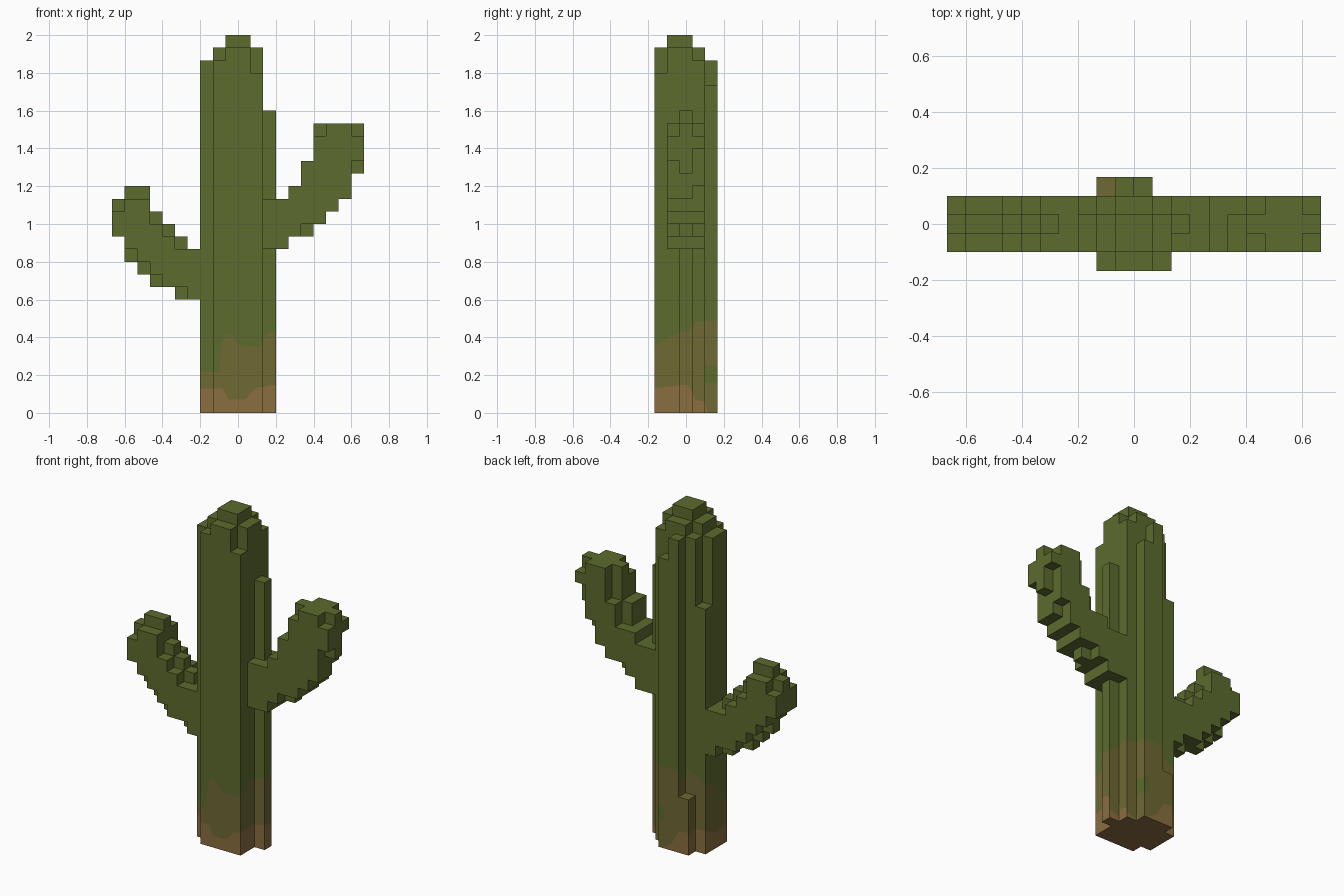
import bpy, bmesh

cube = bpy.data.objects.get("Cube")
if cube:
    bpy.data.objects.remove(cube, do_unlink=True)

U = 1 / 15  # block size


# Materials
def material(name, rgb):
    lin = [((c / 255 + 0.055) / 1.055) ** 2.4 for c in rgb] + [1]
    m = bpy.data.materials.new(name)
    m.use_nodes = True
    m.diffuse_color = lin
    bsdf = m.node_tree.nodes["Principled BSDF"]
    bsdf.inputs["Base Color"].default_value = lin
    bsdf.inputs["Roughness"].default_value = 0.9
    return m


GREEN, OLIVE, BROWN = 0, 1, 2
mats = [material("cactus green", (92, 107, 45)),
        material("olive brown", (112, 104, 52)),
        material("earth brown", (138, 110, 64))]

# Each part maps a block cell (i, j) to its bottom and top level, in blocks
trunk = {}
trunk_rows = {  # y row: (first x cell, top levels)
    -2: (-2, [28, 29, 29, 27]),
    -1: (-3, [28, 29, 30, 30, 29]),
    0: (-3, [28, 29, 30, 30, 29, 24]),
    1: (-3, [22, 28, 29, 29, 28]),
    2: (-2, [5, 28, 26]),
}
for j, (start, tops) in trunk_rows.items():
    for k, top in enumerate(tops):
        trunk[(start + k, j)] = (0, top)


def arm(columns):
    """Columns list x cell: front, middle and back (bottom, top) levels."""
    return {(i, j): span for i, spans in columns.items()
            for j, span in zip((-1, 0, 1), spans) if span}


left_arm = arm({
    2: ((13, 17), None, (13, 17)),
    3: ((13, 17), (13, 17), (13, 17)),
    4: ((14, 18), (14, 18), (14, 18)),
    5: ((15, 20), (14, 20), (15, 18)),
    6: ((15, 22), (15, 23), (15, 20)),
    7: ((16, 23), (16, 23), (16, 23)),
    8: ((17, 23), (17, 23), (18, 23)),
    9: ((20, 22), (19, 23), (21, 22)),
})
right_arm = arm({
    -4: ((9, 13), (9, 13), (9, 13)),
    -5: ((10, 13), (9, 14), (10, 13)),
    -6: ((10, 14), (10, 15), (10, 14)),
    -7: ((11, 15), (10, 16), (11, 15)),
    -8: ((12, 17), (11, 18), (12, 17)),
    -9: ((13, 17), (12, 18), (13, 17)),
    -10: ((14, 16), (14, 17), (14, 16)),
})
cells = {**trunk, **left_arm, **right_arm}

# Heights of the earth and olive bands along each side: (position, height)
EARTH = {
    (0, -1): [(-.2, .13), (-.08, .13), (-.05, .07), (.04, .07), (.09, .13), (.2, .15)],
    (1, 0): [(-.167, .13), (0, .15), (.03, .13), (.04, .07), (.1, .06), (.11, 0)],
    (0, 1): [(-.2, .14), (-.07, .13), (-.02, .04), (.05, 0), (.2, .05)],
    (-1, 0): [(-.167, .13), (0, .09), (.1, .14), (.167, .12)],
}
OLIVES = {
    (0, -1): [(-.2, .22), (-.1, .22), (-.08, .40), (-.04, .42), (.01, .35), (.12, .35), (.15, .42), (.2, .43)],
    (1, 0): [(-.167, .35), (-.05, .42), (.02, .43), (.04, .48), (.167, .49)],
    (0, 1): [(-.2, .42), (-.1, .48), (.1, .49), (.2, .43)],
    (-1, 0): [(-.167, .22), (-.06, .27), (0, .38), (.167, .44)],
}


def height(points, t):
    """Linear interpolation along a band outline."""
    if t <= points[0][0]:
        return points[0][1]
    for (t0, h0), (t1, h1) in zip(points, points[1:]):
        if t <= t1:
            return h0 + (h1 - h0) * (t - t0) / (t1 - t0)
    return points[-1][1]


def add_face(bm, pts, mat):
    unique = []
    for p in pts:
        p = tuple(round(c, 5) for c in p)
        if p not in unique:
            unique.append(p)
    if len(unique) > 2:
        f = bm.faces.new([bm.verts.new(p) for p in unique])
        f.material_index = mat


def add_wall(bm, i, j, d, z0, z1):
    """One side of a column, cut into colour bands near the ground."""
    dx, dy = d
    cx, cy = (i + .5 + dx / 2) * U, (j + dy / 2) * U
    strips = 4 if z0 < 0.5 and z0 < 0.01 else 1

    def edge(s):
        x, y = cx - dy * s * U, cy + dx * s * U
        t = x if dx == 0 else y
        earth, olive = height(EARTH[d], t), height(OLIVES[d], t)
        cuts = [z0, earth, olive, z1]
        if spot:
            cuts = [z0, earth, .16, .25, olive, z1]
        return x, y, [min(max(c, z0), z1) for c in cuts]

    for k in range(strips):
        # small green patch low on the back rib
        spot = (i, j) == (0, 2) and (d == (1, 0) or (d == (0, 1) and k < 2))
        bands = [BROWN, OLIVE, GREEN, OLIVE, GREEN] if spot else [BROWN, OLIVE, GREEN]
        ax, ay, ca = edge(k / strips - .5)
        bx, by, cb = edge((k + 1) / strips - .5)
        for n, mat in enumerate(bands):
            add_face(bm, [(ax, ay, ca[n]), (bx, by, cb[n]),
                          (bx, by, cb[n + 1]), (ax, ay, ca[n + 1])], mat)


def build(name, part):
    bm = bmesh.new()
    for (i, j), (lo, hi) in part.items():
        x0, x1, y0, y1 = i * U, (i + 1) * U, (j - .5) * U, (j + .5) * U
        ring = [(x0, y0), (x1, y0), (x1, y1), (x0, y1)]
        # top and underside
        add_face(bm, [(x, y, hi * U) for x, y in ring], OLIVE if hi < 7 else GREEN)
        add_face(bm, [(x, y, lo * U) for x, y in reversed(ring)], BROWN if lo == 0 else GREEN)
        # walls left open by the neighbouring columns
        for d in ((1, 0), (-1, 0), (0, 1), (0, -1)):
            n0, n1 = cells.get((i + d[0], j + d[1]), (hi, hi))
            for a, b in ((lo, min(hi, n0)), (max(lo, n1), hi)):
                if b > a:
                    add_wall(bm, i, j, d, a * U, b * U)
    bmesh.ops.remove_doubles(bm, verts=bm.verts, dist=1e-4)
    mesh = bpy.data.meshes.new(name)
    bm.to_mesh(mesh)
    bm.free()
    for m in mats:
        mesh.materials.append(m)
    bpy.context.collection.objects.link(bpy.data.objects.new(name, mesh))


build("trunk", trunk)
build("left_arm", left_arm)
build("right_arm", right_arm)
